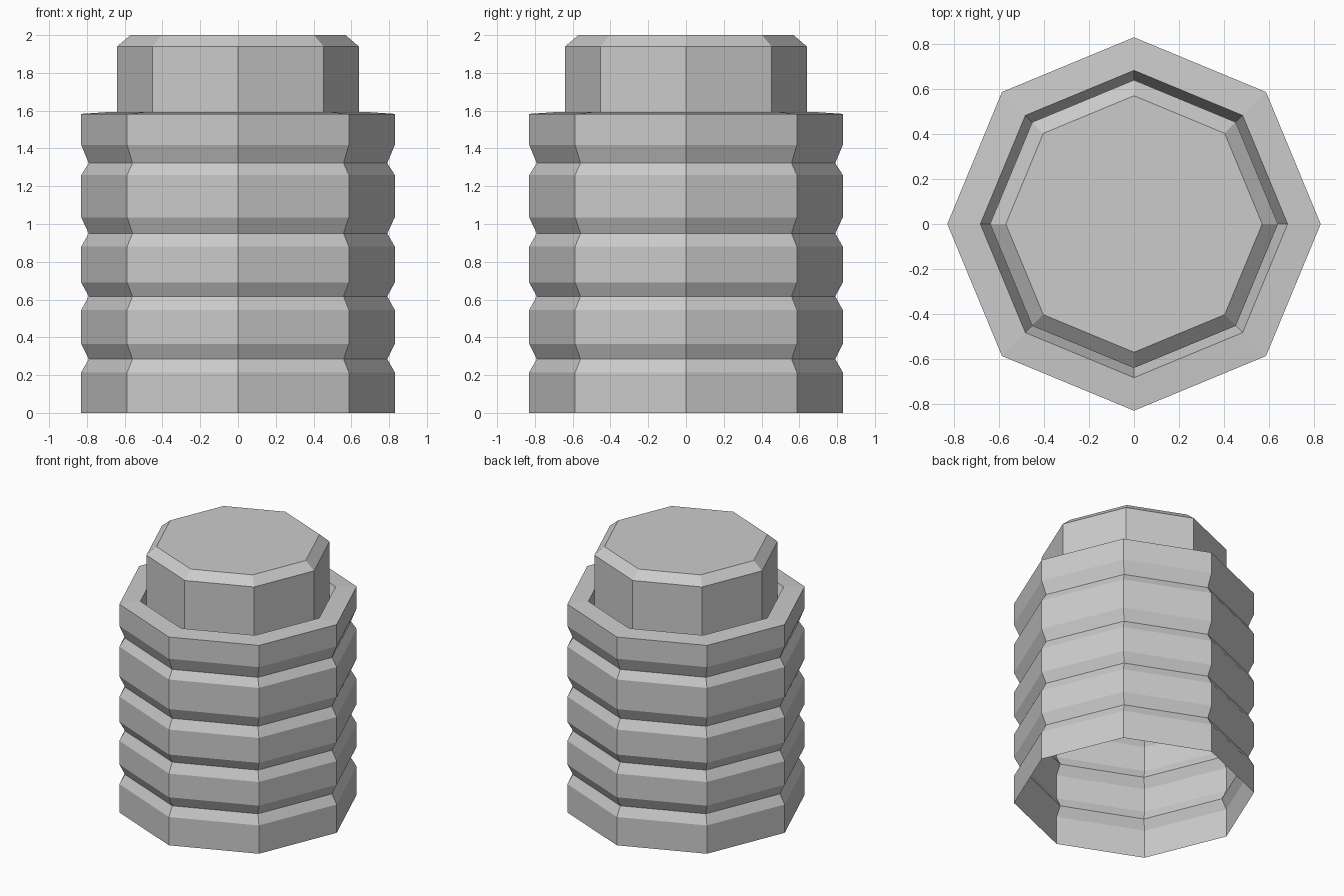
import bpy, bmesh
from math import cos, sin, pi

if "Cube" in bpy.data.objects:
    bpy.data.objects.remove(bpy.data.objects["Cube"])

SIDES = 8


def lathe(name, profile, close_top=False):
    """Sweep a (radius, z) profile, listed bottom to top outside, around z."""
    bm = bmesh.new()
    rings = [[bm.verts.new((r * cos(2 * pi * i / SIDES), r * sin(2 * pi * i / SIDES), z))
              for i in range(SIDES)] for r, z in profile]
    for a, b in zip(rings, rings[1:]):
        for i in range(SIDES):
            j = (i + 1) % SIDES
            bm.faces.new((a[i], a[j], b[j], b[i]))
    if close_top:
        bm.faces.new(rings[-1])
    mesh = bpy.data.meshes.new(name)
    bm.to_mesh(mesh)
    bm.free()
    obj = bpy.data.objects.new(name, mesh)
    bpy.context.collection.objects.link(obj)
    return obj


R, GROOVE_R, CAP_R, SEAT_Z = 0.83, 0.79, 0.64, 1.48

# Ribbed body: open-bottomed shell with four V grooves
body = [(R, 0.0)]
for low, mid, high in ((0.215, 0.285, 0.365), (0.545, 0.617, 0.69),
                       (0.88, 0.95, 1.035), (1.26, 1.322, 1.418)):
    body += [(R, low), (GROOVE_R, mid), (R, high)]
# Top rim and sloped recess around the cap
body += [(R, 1.583), (0.683, 1.593), (CAP_R, SEAT_Z)]
lathe("ribbed_body", body)

# Chamfered cap rising from the recess
lathe("cap", [(CAP_R, SEAT_Z), (CAP_R, 1.94), (0.57, 2.0)], close_top=True)
